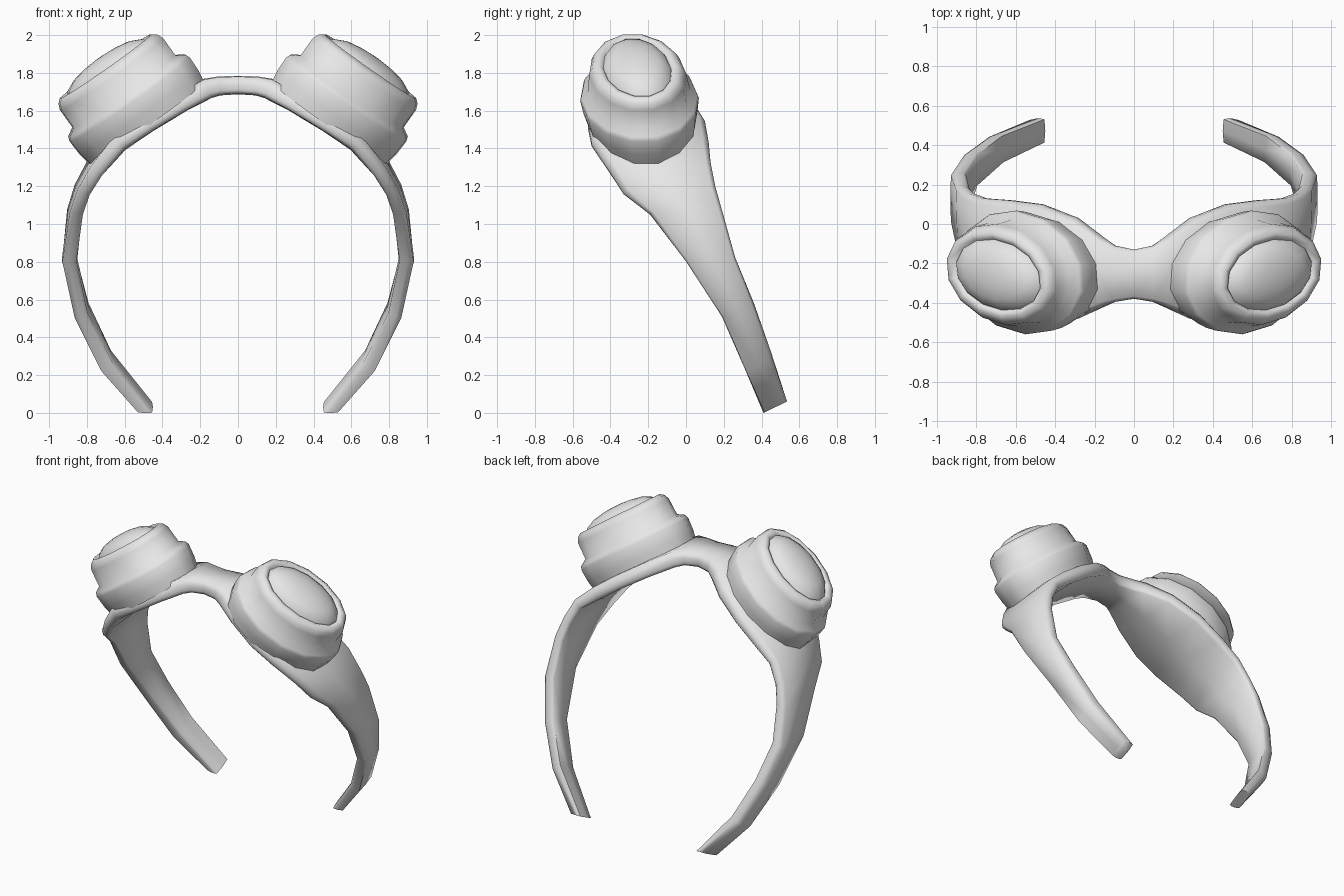
import bpy, bmesh, math
from mathutils import Vector

cube = bpy.data.objects.get("Cube")
if cube:
    bpy.data.objects.remove(cube, do_unlink=True)

grey = bpy.data.materials.new("light_grey")
grey.use_nodes = True
color = (0.8, 0.8, 0.8, 1)
grey.diffuse_color = color
grey.node_tree.nodes["Principled BSDF"].inputs["Base Color"].default_value = color


def loft(bm, rings, closed_start=False):
    rows = [[bm.verts.new(p) for p in ring] for ring in rings]
    n = len(rows[0])
    for a, b in zip(rows, rows[1:]):
        for i in range(n):
            j = (i + 1) % n
            bm.faces.new((a[i], a[j], b[j], b[i]))
    bm.faces.new(rows[-1])
    if closed_start:
        bm.faces.new(rows[0][::-1])


def finish(name, bm, angle):
    bmesh.ops.recalc_face_normals(bm, faces=bm.faces)
    me = bpy.data.meshes.new(name)
    bm.to_mesh(me)
    bm.free()
    me.materials.append(grey)
    ob = bpy.data.objects.new(name, me)
    bpy.context.collection.objects.link(ob)
    bpy.ops.object.select_all(action='DESELECT')
    ob.select_set(True)
    bpy.context.view_layer.objects.active = ob
    bpy.ops.object.shade_smooth_by_angle(angle=math.radians(angle))
    mod = ob.modifiers.new("mirror", 'MIRROR')
    mod.use_clip = True


# Headband: front edge, back edge and depth of the strap, centre to tip
stations = [
    ((0, -.38, 1.78), (0, -.13, 1.78), .088),
    ((.1, -.395, 1.778), (.1, -.11, 1.778), .092),
    ((.18, -.42, 1.765), (.18, -.07, 1.765), .1),
    ((.32, -.48, 1.685), (.32, .03, 1.69), .095),
    ((.5, -.52, 1.57), (.5, .1, 1.575), .09),
    ((.655, -.5, 1.465), (.66, .12, 1.46), .088),
    ((.78, -.4, 1.3), (.795, .13, 1.345), .075),
    ((.85, -.33, 1.18), (.865, .155, 1.21), .07),
    ((.89, -.19, 1.06), (.905, .19, 1.08), .07),
    ((.93, 0, .8), (.93, .26, .82), .075),
    ((.865, .19, .5), (.86, .36, .56), .073),
    ((.725, .31, .22), (.735, .45, .29), .075),
    ((.53, .41, 0), (.53, .535, .06), .075),
]
# Rounded strap section: fraction across the width, fraction of the depth
section = [(0, .4), (.05, 0), (.5, -.04), (.95, 0), (1, .4),
           (1, .8), (.97, 1), (.5, 1.06), (.03, 1), (0, .8)]
edges = [(Vector(f), Vector(b)) for f, b, depth in stations]
mids = [(f + b) / 2 for f, b in edges]
rings = []
for i, (f, b) in enumerate(edges):
    t = mids[min(i + 1, len(mids) - 1)] - mids[max(i - 1, 0)]
    inward = Vector((t.z, 0, -t.x)).normalized()
    if i == 0:
        inward = Vector((0, 0, -1))
    if i == len(edges) - 1:
        inward = Vector((-1, 0, 0))
    rings.append([f.lerp(b, s) + inward * stations[i][2] * d for s, d in section])
bm = bmesh.new()
loft(bm, rings)
finish("headband", bm, 75)

# Goggles: oval rings stacked along a tilted axis
axis = Vector((.58, -.06, .81)).normalized()
long_dir = Vector((.81, .25, -.58))
long_dir = (long_dir - axis * long_dir.dot(axis)).normalized()
short_dir = axis.cross(long_dir)
base = Vector((.495, -.238, 1.55))


def oval(a, b, h, sides=14):
    return [base + axis * h + long_dir * a * math.cos(k * math.tau / sides)
            + short_dir * b * math.sin(k * math.tau / sides) for k in range(sides)]


def stack(name, profile, angle):
    bm = bmesh.new()
    loft(bm, [oval(*p) for p in profile], closed_start=True)
    finish(name, bm, angle)


stack("goggle_cup", [(.385, .28, -.02), (.397, .297, .05), (.4, .31, .135),
                     (.39, .302, .16), (.343, .268, .187), (.343, .252, .3),
                     (.33, .235, .332), (.305, .205, .352), (.275, .18, .345),
                     (.265, .17, .325)], 75)
stack("goggle_lens", [(.275, .18, .325), (.25, .163, .358), (.185, .12, .388),
                      (.1, .065, .403), (.03, .02, .408)], 75)
